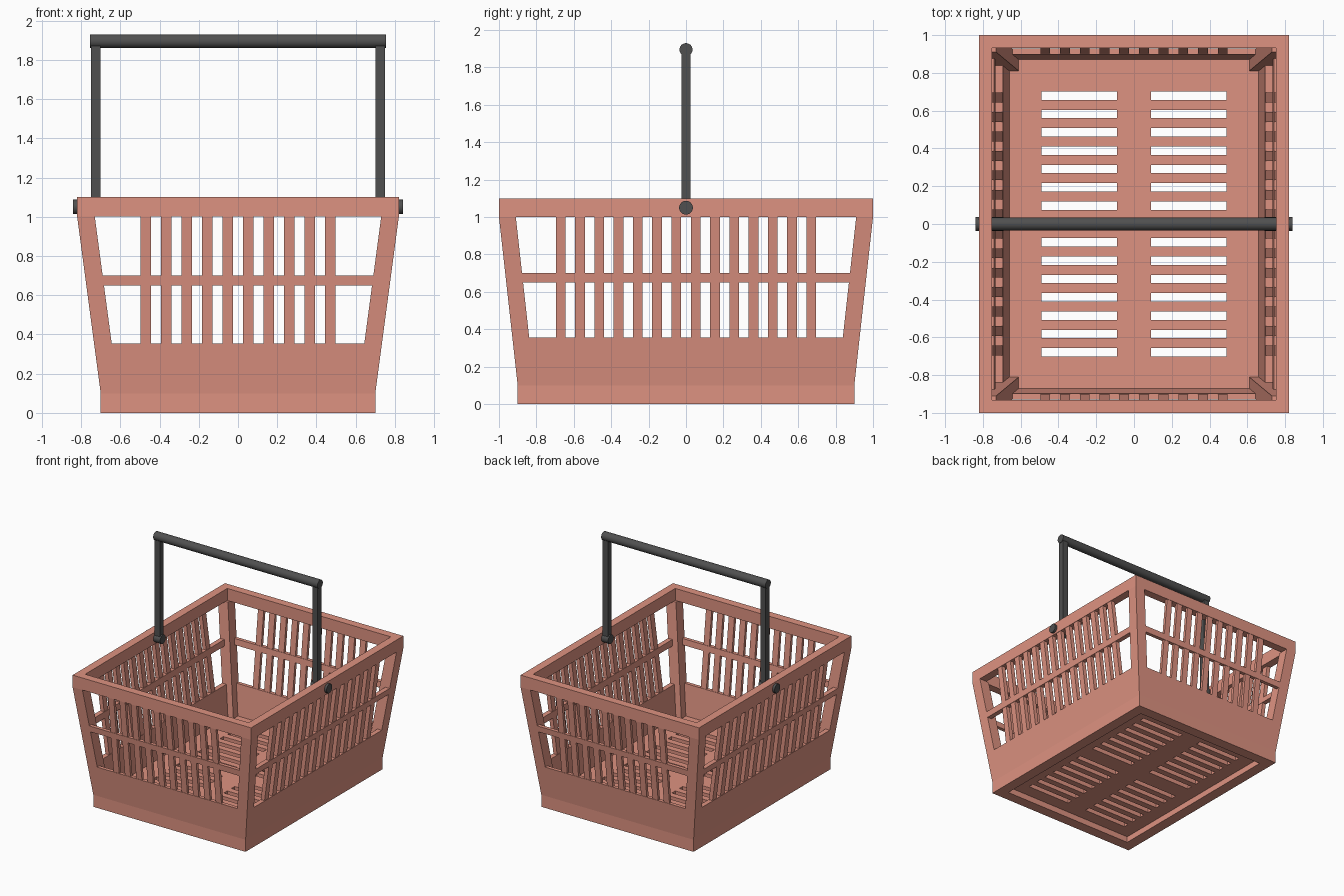
import bpy, bmesh, math

if "Cube" in bpy.data.objects:
    bpy.data.objects.remove(bpy.data.objects["Cube"])

def material(name, rgb):
    m = bpy.data.materials.new(name)
    m.diffuse_color = (*rgb, 1)
    m.use_nodes = True
    m.node_tree.nodes["Principled BSDF"].inputs["Base Color"].default_value = m.diffuse_color
    return m

CORAL = material("coral_plastic", (0.73, 0.29, 0.22))
DARK = material("dark_plastic", (0.08, 0.08, 0.08))

def finish(name, bm, mat):
    bmesh.ops.recalc_face_normals(bm, faces=bm.faces)
    me = bpy.data.meshes.new(name)
    bm.to_mesh(me)
    bm.free()
    ob = bpy.data.objects.new(name, me)
    ob.data.materials.append(mat)
    bpy.context.collection.objects.link(ob)
    return ob

def loft(bm, low, high):
    """Closed solid between two matching loops."""
    a = [bm.verts.new(p) for p in low]
    b = [bm.verts.new(p) for p in high]
    n = len(a)
    bm.faces.new(a[::-1])
    bm.faces.new(b)
    for i in range(n):
        j = (i + 1) % n
        bm.faces.new((a[i], a[j], b[j], b[i]))

# Outer half sizes of the flared wall at height z
def half_x(z): return 0.70 + 0.12 * (z - 0.1) / 0.9
def half_y(z): return 0.90 + 0.10 * (z - 0.1) / 0.9
POST = 0.09

def wall_piece(bm, side, sign, span, z0, z1, inset=0.0):
    """Slab lying in a leaning wall; span=None fills between the posts."""
    loops = []
    for z in (z0, z1):
        if side == "x":
            out, full, thick = half_x(z), half_y(z) - POST, 0.04
        else:
            out, full, thick = half_y(z), half_x(z) - POST, 0.03
        u0, u1 = span or (-full, full)
        o, i = sign * (out - inset), sign * (out - thick + inset)
        pts = [(o, u0), (o, u1), (i, u1), (i, u0)]
        loops.append([(d, u, z) if side == "x" else (u, d, z) for d, u in pts])
    loft(bm, *loops)

def frame(name, ox, oy, ix, iy, z0, z1):
    """Rectangular ring."""
    bm = bmesh.new()
    corners = ((-1, -1), (1, -1), (1, 1), (-1, 1))
    rings = [[bm.verts.new((sx * x, sy * y, z)) for sx, sy in corners]
             for x, y, z in ((ox, oy, z0), (ox, oy, z1), (ix, iy, z1), (ix, iy, z0))]
    for k in range(4):
        a, b = rings[k], rings[(k + 1) % 4]
        for i in range(4):
            j = (i + 1) % 4
            bm.faces.new((a[i], a[j], b[j], b[i]))
    return finish(name, bm, CORAL)

# Top rim and base ring
frame("top_rim", 0.82, 1.0, 0.752, 0.933, 1.0, 1.1)
frame("base_ring", 0.70, 0.90, 0.61, 0.81, 0.0, 0.1)

# Slotted floor: grid of cells with the slots left out, then thickened
bm = bmesh.new()
xs = [-0.66, -0.49, -0.09, 0.09, 0.49, 0.66]
ys = [-0.87]
for i in range(-7, 8):
    if i:
        ys += [0.097 * i - 0.022, 0.097 * i + 0.022]
ys.append(0.87)
grid = [[bm.verts.new((x, y, 0.05)) for y in ys] for x in xs]
for i in range(len(xs) - 1):
    for j in range(len(ys) - 1):
        if not (i in (1, 3) and j % 2 == 1):
            bm.faces.new((grid[i][j], grid[i + 1][j], grid[i + 1][j + 1], grid[i][j + 1]))
ext = bmesh.ops.extrude_face_region(bm, geom=bm.faces[:], use_keep_orig=True)
for v in ext["geom"]:
    if isinstance(v, bmesh.types.BMVert):
        v.co.z = 0.102
finish("slotted_floor", bm, CORAL)

# Four walls: solid lower panel, middle bar and slats
for name, side, sign, count, reach in (("front", "y", -1, 10, 0.47), ("back", "y", 1, 10, 0.47),
                                       ("left", "x", -1, 14, 0.67), ("right", "x", 1, 14, 0.67)):
    bm = bmesh.new()
    wall_piece(bm, side, sign, None, 0.1, 0.355)
    finish(name + "_lower_panel", bm, CORAL)
    bm = bmesh.new()
    wall_piece(bm, side, sign, None, 0.65, 0.70)
    finish(name + "_middle_bar", bm, CORAL)
    bm = bmesh.new()
    for k in range(count):
        c = -reach + 2 * reach * k / (count - 1)
        wall_piece(bm, side, sign, (c - 0.026, c + 0.026), 0.34, 1.01, 0.003)
    finish(name + "_slats", bm, CORAL)

# Leaning square corner posts
bm = bmesh.new()
for sx in (-1, 1):
    for sy in (-1, 1):
        loops = []
        for z in (0.1, 1.0):
            X, Y = half_x(z), half_y(z)
            loops.append([(sx * x, sy * y, z) for x, y in
                          ((X, Y), (X - POST, Y), (X - POST, Y - POST), (X, Y - POST))])
        loft(bm, *loops)
finish("corner_posts", bm, CORAL)

# Handle: grip, legs and pivot pins
def rod_x(name, x, z, r, length):
    bpy.ops.mesh.primitive_cylinder_add(vertices=32, radius=r, depth=length,
                                        location=(x, 0, z), rotation=(0, math.pi / 2, 0))
    ob = bpy.context.object
    ob.name = name
    ob.data.materials.append(DARK)
    bpy.ops.object.shade_smooth_by_angle(angle=math.radians(30))

rod_x("handle_grip", 0, 1.895, 0.035, 1.51)
for name, s in (("left", -1), ("right", 1)):
    bm = bmesh.new()
    loops = [[(s * x, y, z) for x, y in ((0.70, -0.025), (0.75, -0.025), (0.75, 0.025), (0.70, 0.025))]
             for z in (1.04, 1.89)]
    loft(bm, *loops)
    finish(name + "_handle_leg", bm, DARK)
    rod_x(name + "_pivot_pin", s * 0.765, 1.05, 0.037, 0.15)
